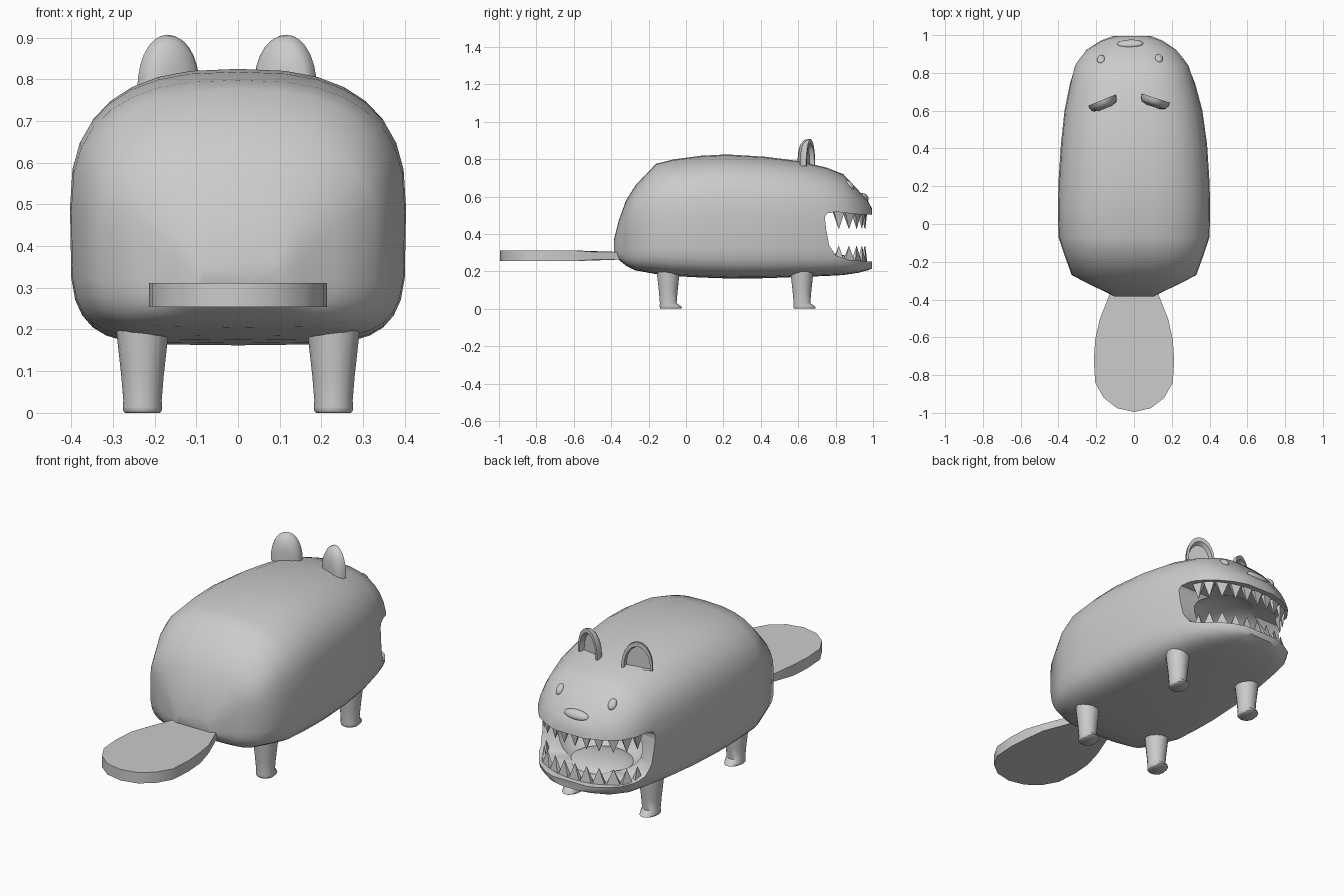
import bpy, bmesh, math
from mathutils import Vector, Matrix
from mathutils.bvhtree import BVHTree

if "Cube" in bpy.data.objects:
    bpy.data.objects.remove(bpy.data.objects["Cube"])

grey = bpy.data.materials.new("grey")
grey.diffuse_color = (0.6, 0.6, 0.6, 1)
grey.use_nodes = True
grey.node_tree.nodes["Principled BSDF"].inputs["Base Color"].default_value = grey.diffuse_color
CX = -0.02  # the face sits slightly off centre


def finish(name, bm, angle=40, matrix=None):
    """Turn a bmesh into a named, shaded object."""
    if matrix:
        bm.transform(matrix)
    bmesh.ops.recalc_face_normals(bm, faces=bm.faces)
    me = bpy.data.meshes.new(name)
    bm.to_mesh(me)
    bm.free()
    me.materials.append(grey)
    ob = bpy.data.objects.new(name, me)
    bpy.context.collection.objects.link(ob)
    shade(ob, angle)
    return ob


def shade(ob, angle):
    bpy.ops.object.select_all(action='DESELECT')
    ob.select_set(True)
    bpy.context.view_layer.objects.active = ob
    bpy.ops.object.shade_smooth_by_angle(angle=math.radians(angle))


def loft(rings):
    """Skin a list of equal-length point rings and cap both ends."""
    bm = bmesh.new()
    vs = [[bm.verts.new(p) for p in r] for r in rings]
    n = len(vs[0])
    for a, b in zip(vs, vs[1:]):
        for i in range(n):
            j = (i + 1) % n
            bm.faces.new((a[i], a[j], b[j], b[i]))
    bm.faces.new(vs[0])
    bm.faces.new(vs[-1])
    return bm


def ellipsoid(name, loc, size, rot=None, seg=16, rings=10):
    bm = bmesh.new()
    bmesh.ops.create_uvsphere(bm, u_segments=seg, v_segments=rings, radius=1)
    m = Matrix.Translation(loc) @ (rot or Matrix()) @ Matrix.Diagonal((*size, 1))
    return finish(name, bm, 60, m)


# Body: rounded cross-sections along y (y, bottom, top, half width, x shift)
sections = [(-0.385, 0.29, 0.37, 0.10, 0), (-0.36, 0.262, 0.47, 0.15, 0),
            (-0.32, 0.23, 0.58, 0.235, 0), (-0.27, 0.205, 0.66, 0.33, 0),
            (-0.16, 0.185, 0.775, 0.37, 0), (-0.07, 0.175, 0.798, 0.40, 0),
            (0.08, 0.167, 0.818, 0.403, 0), (0.22, 0.162, 0.825, 0.40, 0),
            (0.42, 0.163, 0.813, 0.387, 0), (0.60, 0.17, 0.79, 0.365, -0.003),
            (0.75, 0.175, 0.755, 0.33, -0.008), (0.84, 0.18, 0.72, 0.303, -0.012),
            (0.92, 0.192, 0.635, 0.25, -0.014), (0.97, 0.205, 0.58, 0.175, -0.012),
            (0.995, 0.215, 0.535, 0.11, -0.01)]


def ring(y, zb, zt, hw, dx, n=32):
    zc, pts = (zb + zt) / 2, []
    for i in range(n):
        t = 2 * math.pi * i / n
        c, s = math.cos(t), math.sin(t)
        e = 2 / 2.6 if s >= 0 else 2 / 5.0
        pts.append((dx + hw * math.copysign(abs(c) ** e, c), y,
                    zc + (zt - zb) / 2 * math.copysign(abs(s) ** e, s)))
    return pts


body = finish("body", loft([ring(*s) for s in sections]), 60)
bm = bmesh.new()
bm.from_mesh(body.data)
skin = BVHTree.FromBMesh(bm)
bm.free()

# Mouth: a slot right across the muzzle plus a rounded hollow behind it
slot = [(1.2, 0.245), (0.98, 0.252), (0.87, 0.262), (0.80, 0.285), (0.765, 0.34),
        (0.75, 0.42), (0.742, 0.49), (0.755, 0.51), (0.80, 0.518), (0.92, 0.505), (1.2, 0.495)]
slot_cutter = finish("slot_cutter", loft([[(x, y, z) for y, z in slot] for x in (-0.6, 0.6)]))
hollow_cutter = ellipsoid("hollow_cutter", (CX, 0.74, 0.39), (0.255, 0.20, 0.15), seg=24, rings=14)
for cutter in (slot_cutter, hollow_cutter):
    mod = body.modifiers.new("mouth", 'BOOLEAN')
    mod.operation, mod.solver, mod.object = 'DIFFERENCE', 'EXACT', cutter
    bpy.context.view_layer.objects.active = body
    bpy.ops.object.modifier_apply(modifier=mod.name)
    bpy.data.objects.remove(cutter)
shade(body, 50)
ellipsoid("tongue", (CX, 0.73, 0.255), (0.18, 0.16, 0.045))

# Teeth: pyramids set edge to edge just inside each lip
half = [(0.29, 0.79), (0.272, 0.85), (0.235, 0.905), (0.165, 0.94), (0.10, 0.962), (0.033, 0.97)]
arch = [Vector((CX + 0.005 + x, y, 0)) for x, y in half]
arch += [Vector((CX + 0.005 - x, y, 0)) for x, y in reversed(half)]
for name, base, tip in (("upper_teeth", 0.525, 0.425), ("lower_teeth", 0.245, 0.338)):
    bm = bmesh.new()
    for p, q in zip(arch, arch[1:]):
        inward = (q - p).normalized().cross(Vector((0, 0, -1))) * 0.028
        mid = (p + q) / 2
        if inward.dot(Vector((CX, 0.75, 0)) - mid) < 0:
            inward = -inward
        quad = [bm.verts.new((v.x, v.y, base)) for v in (p, q, q + inward, p + inward)]
        top = mid + inward * 0.4
        apex = bm.verts.new((top.x, top.y, tip))
        bm.faces.new(quad)
        for i in range(4):
            bm.faces.new((quad[i], quad[(i + 1) % 4], apex))
    finish(name, bm, 20)

# Ears: rounded shells with a hollowed front
def ear(name, x, y, turn):
    def arc(scale, depth, n=14):
        pts = [(0.078 * scale * math.cos(math.pi * i / n), depth,
                0.145 * scale * math.sin(math.pi * i / n) ** 0.85 if 0 < i < n else 0)
               for i in range(n + 1)]
        return pts
    shell = [arc(0.45, -0.036), arc(0.85, -0.026), arc(0.98, -0.008), arc(1, 0.012),
             arc(0.84, 0.012), arc(0.76, -0.012)]
    finish(name, loft(shell), 45,
           Matrix.Translation((x, y, 0.762)) @ Matrix.Rotation(turn, 4, 'Z'))


ear("left_ear", -0.165, 0.645, math.radians(22))
ear("right_ear", 0.112, 0.655, math.radians(-18))

# Eyes and nose: flattened buttons lying on the skin
for name, x, y, size in (("left_eye", -0.175, 0.872, (0.021, 0.03, 0.014)),
                         ("right_eye", 0.132, 0.877, (0.021, 0.03, 0.014)),
                         ("nose", CX, 0.955, (0.07, 0.026, 0.016))):
    loc, normal, _, _ = skin.ray_cast(Vector((x, y, 2)), Vector((0, 0, -1)))
    side = Vector((1, 0, 0))
    side = (side - normal * side.dot(normal)).normalized()
    rot = Matrix((side, normal.cross(side), normal)).transposed().to_4x4()
    ellipsoid(name, loc, size, rot)

# Legs: tapered posts with a small toe pushed forward
for end, y in (("front", 0.62), ("back", -0.095)):
    for side, x in (("left", -0.229), ("right", 0.229)):
        rings = []
        for z, r, toe in ((0.24, 0.066, 0), (0.18, 0.061, 0), (0.09, 0.051, 0),
                          (0.03, 0.046, 0), (0.014, 0.047, 0.022), (0.004, 0.046, 0.03),
                          (0, 0.042, 0.026)):
            rings.append([(x + r * math.cos(a), y + r * math.sin(a)
                           + toe * max(0, math.sin(a)), z)
                          for a in [2 * math.pi * k / 14 for k in range(14)]])
        finish(f"{end}_{side}_leg", loft(rings), 50)

# Tail: flat paddle, slightly thinner at its root
outline = [(0.115, -0.30), (0.13, -0.375), (0.18, -0.50), (0.205, -0.61), (0.213, -0.72),
           (0.205, -0.84), (0.16, -0.92), (0.09, -0.975)]
loop = outline + [(0, -0.995)] + [(-x, y) for x, y in reversed(outline)]
layers = []
for s in (-1, 1):
    layers.append([(x, y, 0.283 + s * (0.029 if y < -0.55 else 0.021)) for x, y in loop])
finish("tail", loft(layers), 40)
